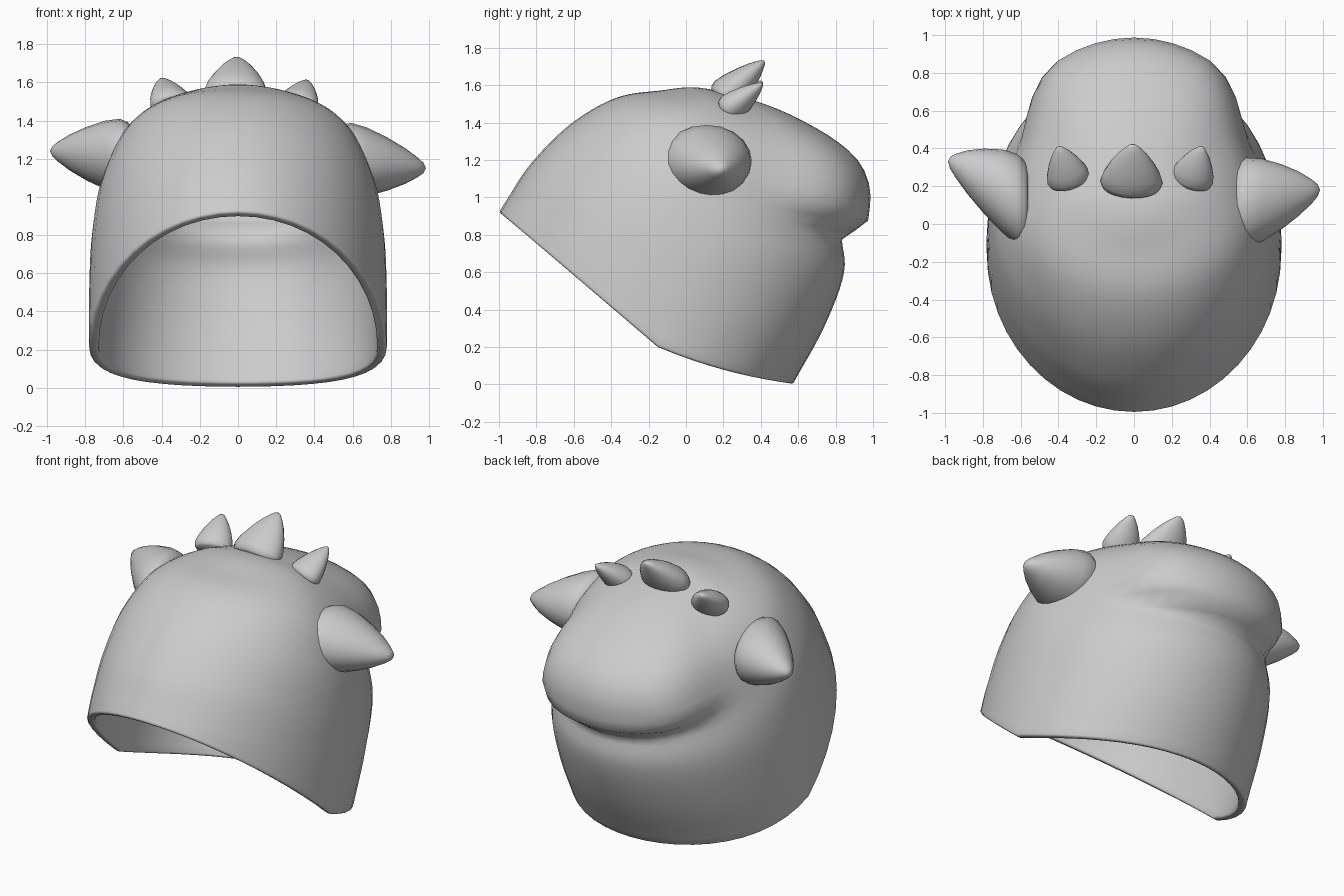
import bpy, bmesh, math
from mathutils import Vector

cube = bpy.data.objects.get("Cube")
if cube:
    bpy.data.objects.remove(cube, do_unlink=True)

grey = bpy.data.materials.new("plain_grey")
grey.use_nodes = True
grey.diffuse_color = (0.6, 0.6, 0.6, 1)
grey.node_tree.nodes["Principled BSDF"].inputs["Base Color"].default_value = grey.diffuse_color


def add_object(name, bm, angle):
    mesh = bpy.data.meshes.new(name)
    bm.to_mesh(mesh)
    bm.free()
    mesh.materials.append(grey)
    ob = bpy.data.objects.new(name, mesh)
    bpy.context.collection.objects.link(ob)
    bpy.ops.object.select_all(action="DESELECT")
    ob.select_set(True)
    bpy.context.view_layer.objects.active = ob
    bpy.ops.object.shade_smooth_by_angle(angle=math.radians(angle))
    return ob


def smooth(a, b, v):
    v = min(max((v - a) / (b - a), 0), 1)
    return v * v * (3 - 2 * v)


# Helmet rings from rim to crown: front y, z; back y, z; half width, side y, z
RINGS = [
    (-1.0, .92, .57, .0, .78, -.15, .2),
    (-.95, 1.0, .74, .31, .78, -.07, .5),
    (-.83, 1.18, .845, .6, .765, 0, .8),
    (-.62, 1.39, .83, .82, .715, .04, 1.06),
    (-.38, 1.53, .84, 1.2, .58, .1, 1.34),
    (-.15, 1.57, .56, 1.44, .33, .14, 1.52),
]
CROWN = Vector((0, .12, 1.58))
SEGMENTS, STEPS = 48, 6


def ring_point(k, t):
    fy, fz, by, bz, w, sy, sz = RINGS[k]
    c = math.cos(t)
    if c > 0:
        y, z = sy + (by - sy) * c, sz + (bz - sz) * c * (1.5 - .5 * c)
    else:
        y, z = sy + (sy - fy) * c, sz + (sz - fz) * c
    return Vector((w * math.sin(t), y, z))


def spline(a, b, c, d, u):
    return (b * 2 + (c - a) * u + (a * 2 - b * 5 + c * 4 - d) * u * u
            + (b * 3 - a - c * 3 + d) * u ** 3) / 2


def bulge(p, t):
    # Overhanging lobe on the back of the head
    turn = abs(t) if t <= math.pi else 2 * math.pi - t
    h = p.z - (.77 + .17 * turn * turn)
    amount = .14 * (1 - smooth(.5, 1.15, turn)) * smooth(0, .1, h) * (1 - smooth(.18, .72, h))
    return p + Vector((math.sin(t), math.cos(t), 0)) * amount


bm = bmesh.new()
columns = []
for j in range(SEGMENTS):
    t = 2 * math.pi * j / SEGMENTS
    pts = [ring_point(k, t) for k in range(len(RINGS))]
    pts = [pts[0] * 2 - pts[1]] + pts + [CROWN, ring_point(-1, t + math.pi)]
    column = []
    for k in range(len(RINGS)):
        for s in range(STEPS):
            column.append(bm.verts.new(bulge(spline(*pts[k:k + 4], s / STEPS), t)))
    columns.append(column)
crown = bm.verts.new(CROWN)
for j in range(SEGMENTS):
    a, b = columns[j], columns[(j + 1) % SEGMENTS]
    for k in range(len(a) - 1):
        bm.faces.new((b[k], a[k], a[k + 1], b[k + 1]))
    bm.faces.new((b[-1], a[-1], crown))
helmet = add_object("helmet_shell", bm, 75)
wall = helmet.modifiers.new("wall", "SOLIDIFY")
wall.thickness, wall.offset = .05, -1
rim = helmet.modifiers.new("rounded_rim", "BEVEL")
rim.width, rim.segments = .018, 3
rim.limit_method, rim.angle_limit = "ANGLE", math.radians(65)

# Blunt horns: position along the axis and share of the base radius
HORN = [(0, .8), (.04, .93), (.14, 1), (.32, .92), (.55, .72), (.76, .48),
        (.9, .27), (.97, .14)]


def horn(name, base, tip, normal, wide, tall, sides=20):
    base, tip = Vector(base), Vector(tip)
    n = Vector(normal or tip - base).normalized()
    side = n.cross(Vector((0, 0, 1))).normalized()
    up = side.cross(n)
    bm = bmesh.new()
    rings = []
    for along, r in HORN:
        centre = base.lerp(tip, along)
        rings.append([bm.verts.new(centre + side * (wide * r * math.cos(a)) + up * (tall * r * math.sin(a)))
                      for a in (2 * math.pi * i / sides for i in range(sides))])
    for low, high in zip(rings, rings[1:]):
        for i in range(sides):
            m = (i + 1) % sides
            bm.faces.new((low[i], low[m], high[m], high[i]))
    point = bm.verts.new(tip)
    for i in range(sides):
        bm.faces.new((rings[-1][i], rings[-1][(i + 1) % sides], point))
    bm.faces.new(rings[0])
    bmesh.ops.recalc_face_normals(bm, faces=bm.faces)
    add_object(name, bm, 70)


# Side horns have upright bases and skewed tips
horn("left_horn", (.53, .1, 1.2), (.985, .18, 1.15), (1, 0, 0), .24, .195)
horn("right_horn", (-.56, .1, 1.21), (-.985, .33, 1.24), (-1, 0, 0), .24, .195)

# Small spikes over the crown
horn("middle_spike", (-.015, .19, 1.52), (-.005, .42, 1.73), None, .165, .1)
horn("left_spike", (.3, .22, 1.46), (.36, .41, 1.61), None, .115, .08)
horn("right_spike", (-.34, .22, 1.47), (-.4, .41, 1.62), None, .115, .08)
